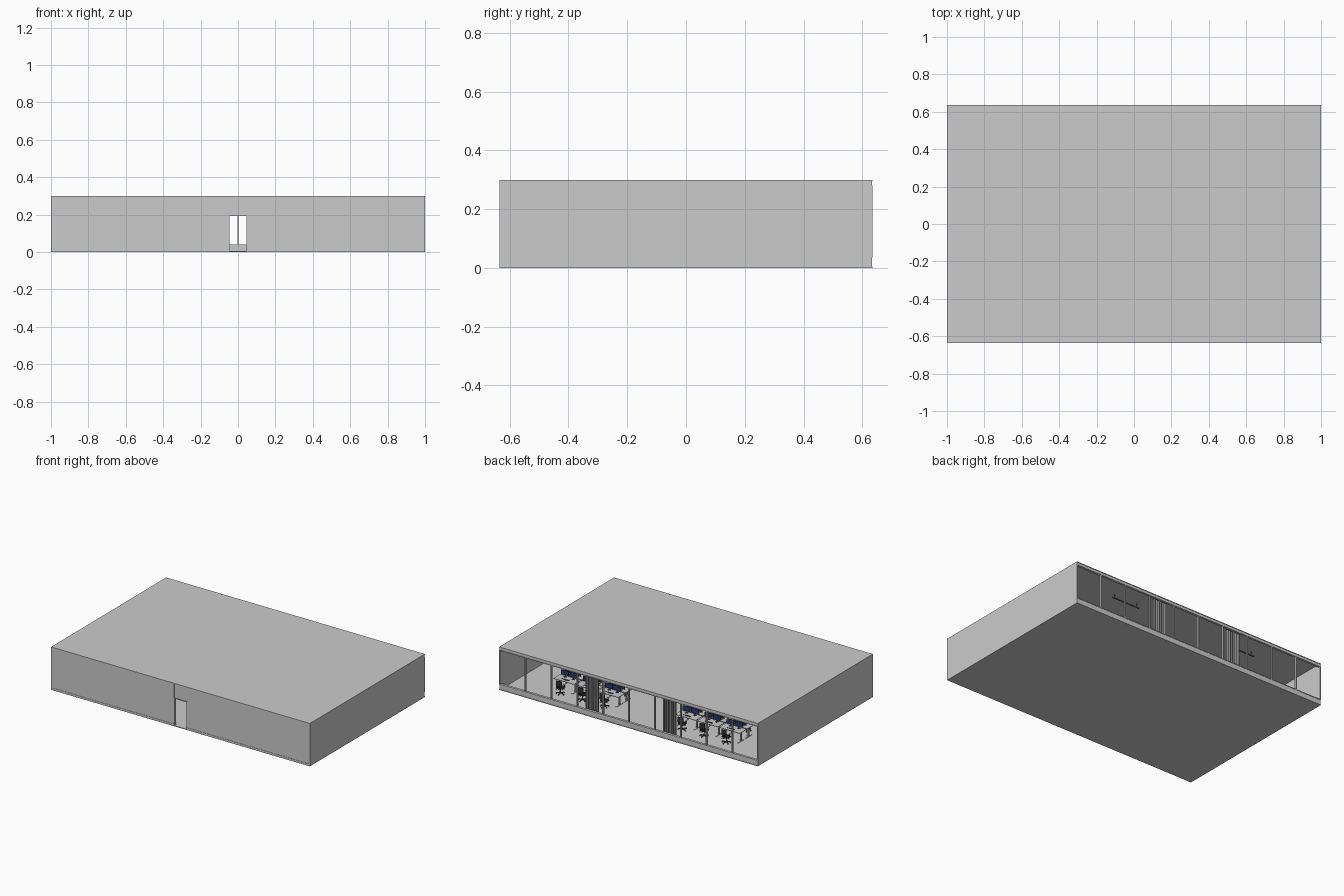
import bpy, bmesh, math
from mathutils import Matrix

if "Cube" in bpy.data.objects:
    bpy.data.objects.remove(bpy.data.objects["Cube"])


def material(name, rgb):
    m = bpy.data.materials.new(name)
    m.diffuse_color = (*rgb, 1)
    m.use_nodes = True
    m.node_tree.nodes["Principled BSDF"].inputs["Base Color"].default_value = m.diffuse_color
    return m


BLACK = material("black", (0.03, 0.03, 0.035))
NAVY = material("navy", (0.02, 0.04, 0.16))
DARK = material("dark_grey", (0.22, 0.22, 0.22))


def add_box(bm, x0, x1, y0, y1, z0, z1):
    mat = (Matrix.Translation(((x0 + x1) / 2, (y0 + y1) / 2, (z0 + z1) / 2))
           @ Matrix.Diagonal((x1 - x0, y1 - y0, z1 - z0, 1)))
    bmesh.ops.create_cube(bm, size=1, matrix=mat)


def add_cyl(bm, x, y, z0, z1, r, sides=10):
    bmesh.ops.create_cone(bm, cap_ends=True, segments=sides, radius1=r, radius2=r,
                          depth=z1 - z0, matrix=Matrix.Translation((x, y, (z0 + z1) / 2)))


def finish(name, bm, mat=None):
    me = bpy.data.meshes.new(name)
    bm.to_mesh(me)
    bm.free()
    if mat:
        me.materials.append(mat)
    ob = bpy.data.objects.new(name, me)
    bpy.context.collection.objects.link(ob)
    return ob


def boxes(name, items, mat=None):
    bm = bmesh.new()
    for b in items:
        add_box(bm, *b)
    return finish(name, bm, mat)


def place(ob, x, y, turn=0):
    ob.location = (x, y, FLOOR)
    ob.rotation_euler.z = turn


def copy_of(ob, x, y, turn=0):
    c = ob.copy()
    bpy.context.collection.objects.link(c)
    place(c, x, y, turn)


W, D, H = 1.0, 0.635, 0.30
FLOOR, ROOF, T = 0.005, 0.295, 0.01

# Room shell
boxes("floor_slab", [(-W, W, -D, D, 0, FLOOR)])
boxes("roof_slab", [(-W, W, -D, D, ROOF, H)])
boxes("side_walls", [(-W, -W + T, -D, 0.622, FLOOR, ROOF),
                     (W - T, W, -D, 0.622, FLOOR, ROOF)])
boxes("front_wall", [(-W + T, -0.05, -D + 0.002, -D + 0.012, FLOOR, ROOF),
                     (0.05, W - T, -D + 0.002, -D + 0.012, FLOOR, ROOF),
                     (-0.05, 0.05, -D + 0.004, -D + 0.012, 0.195, ROOF)])
boxes("front_skirting", [(-W + T, -0.05, -D, -D + 0.002, FLOOR, 0.015),
                         (0.05, W - T, -D, -D + 0.002, FLOOR, 0.015)])
boxes("door_frame", [(s - 0.002, s + 0.002, -D, -D + 0.014, FLOOR, 0.197)
                     for s in (-0.048, 0.048)]
      + [(-0.05, 0.05, -D, -D + 0.014, 0.193, 0.197)])

# Open window wall at the back
boxes("window_sill", [(-W, W, 0.622, D - 0.002, FLOOR, 0.036),
                      (-W, W, 0.618, D, 0.036, 0.041)])
boxes("window_head", [(-W, W, 0.622, D - 0.002, 0.28, ROOF),
                      (-W, W, 0.62, D, 0.276, 0.28)])
mullions = []
for i in range(11):
    x = max(-W + 0.004, min(W - 0.004, -W + 0.2 * i))
    mullions.append((x - 0.004, x + 0.004, 0.622, D - 0.001, 0.041, 0.276))
boxes("window_mullions", mullions)

# Pleated curtains behind the window
for side, cx in (("left", -0.3), ("right", 0.3)):
    bm = bmesh.new()
    prev = None
    for i in range(49):
        t = i / 48
        x = cx - 0.053 + 0.106 * t
        y = 0.607 + 0.007 * math.sin(t * math.tau * 6)
        cur = [bm.verts.new((x, y, z)) for z in (0.012, 0.285)]
        if prev:
            bm.faces.new((prev[0], cur[0], cur[1], prev[1]))
        prev = cur
    cur = finish("curtain_" + side, bm, DARK)
    for p in cur.data.polygons:
        p.use_smooth = True

# Master desk: user sits on +y, origin at desk centre on the floor
bm = bmesh.new()
add_box(bm, -0.08, 0.08, -0.038, 0.038, 0.071, 0.0745)
for x in (-0.062, 0.062):
    add_box(bm, x - 0.004, x + 0.004, -0.008, 0.004, 0.003, 0.071)
    add_box(bm, x - 0.004, x + 0.004, -0.034, 0.034, 0, 0.003)
add_box(bm, -0.062, 0.062, -0.006, 0.002, 0.066, 0.071)
desk = finish("desk", bm)

# Monitors: stands with bodies, and screens facing the user
bm = bmesh.new()
for x in (-0.032, 0.032):
    add_box(bm, x - 0.010, x + 0.010, -0.028, -0.012, 0.0745, 0.0755)
    add_box(bm, x - 0.002, x + 0.002, -0.025, -0.022, 0.0755, 0.1)
    add_box(bm, x - 0.029, x + 0.029, -0.022, -0.019, 0.086, 0.120)
monitors = finish("monitor_bodies", bm, BLACK)
screens = boxes("monitor_screens", [(x - 0.027, x + 0.027, -0.019, -0.0185, 0.088, 0.118)
                                    for x in (-0.032, 0.032)], NAVY)
keyboard = boxes("keyboard", [(-0.021, 0.021, 0.005, 0.018, 0.0745, 0.076),
                              (0.028, 0.034, 0.006, 0.016, 0.0745, 0.0765)], BLACK)

# Master office chair: faces -y, towards the desk
bm = bmesh.new()
for i in range(5):
    a = i * math.tau / 5 + 0.3
    before = set(bm.verts)
    add_box(bm, 0, 0.028, -0.002, 0.002, 0.006, 0.010)
    bmesh.ops.rotate(bm, verts=[v for v in bm.verts if v not in before], cent=(0, 0, 0),
                     matrix=Matrix.Rotation(a, 3, 'Z'))
    add_cyl(bm, 0.027 * math.cos(a), 0.027 * math.sin(a), 0, 0.006, 0.003, 8)
add_cyl(bm, 0, 0, 0.008, 0.041, 0.0028)
add_box(bm, -0.003, 0.003, 0, 0.028, 0.038, 0.041)
add_box(bm, -0.003, 0.003, 0.025, 0.028, 0.04, 0.068)
for x in (-0.027, 0.027):
    add_box(bm, x - 0.0015, x + 0.0015, 0.002, 0.006, 0.04, 0.062)
    add_box(bm, x - 0.003, x + 0.003, -0.010, 0.014, 0.062, 0.0645)
add_box(bm, -0.027, 0.027, 0.002, 0.006, 0.038, 0.041)
chair = finish("chair_frame", bm, BLACK)
cushion = boxes("chair_cushions", [(-0.023, 0.023, -0.024, 0.022, 0.041, 0.048),
                                   (-0.021, 0.021, 0.019, 0.025, 0.056, 0.098)], BLACK)
bev = cushion.modifiers.new("soft_edges", 'BEVEL')
bev.width, bev.segments = 0.0025, 2

# Two benches of three double desks
desk_parts, chair_parts = [desk, monitors, screens, keyboard], [chair, cushion]
ROW_Y = 0.355
first = True
for cx in (-0.47, 0.47):
    for k in (-1, 0, 1):
        x = cx + 0.17 * k
        for s, turn in ((1, 0), (-1, math.pi)):
            put = place if first else copy_of
            for ob in desk_parts:
                put(ob, x, ROW_Y + s * 0.042, turn)
            for ob in chair_parts:
                put(ob, x, ROW_Y + s * 0.115, turn + 0.15 * k)
            first = False

# Linear pendant lights above the benches
for side, cx in (("left", -0.47), ("right", 0.47)):
    boxes("pendant_light_" + side,
          [(cx - 0.11, cx + 0.11, 0.475, 0.483, 0.263, 0.269)]
          + [(cx + s - 0.001, cx + s + 0.001, 0.478, 0.480, 0.269, ROOF)
             for s in (-0.09, 0.09)], DARK)
